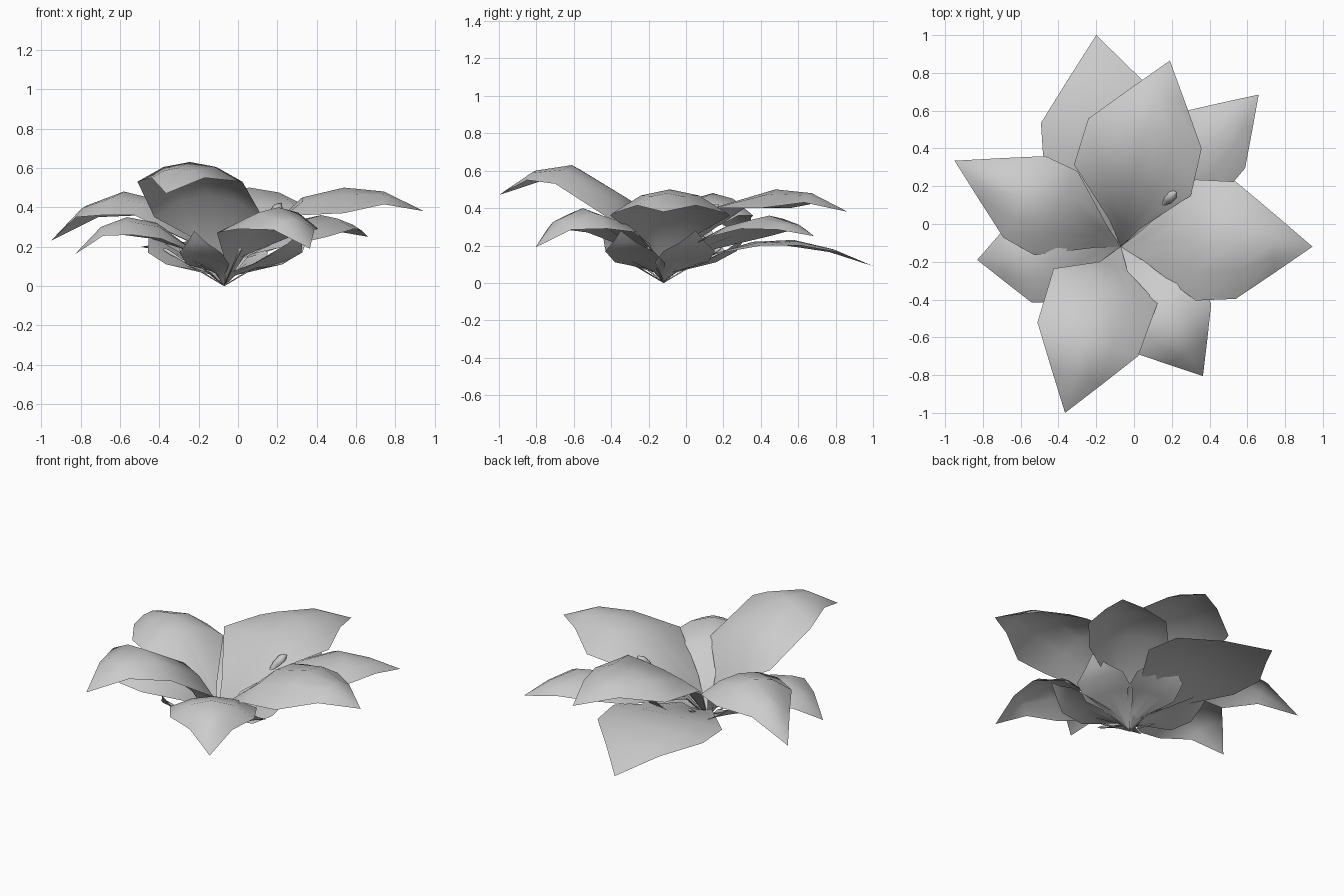
import bpy, bmesh, math
from mathutils import Vector

if "Cube" in bpy.data.objects:
    bpy.data.objects.remove(bpy.data.objects["Cube"], do_unlink=True)

BASE = Vector((-0.07, -0.12, 0))


def make_material(name, value):
    mat = bpy.data.materials.new(name)
    mat.use_nodes = True
    color = (value, value, value, 1)
    mat.diffuse_color = color
    mat.node_tree.nodes["Principled BSDF"].inputs["Base Color"].default_value = color
    return mat


GREY = make_material("soft grey", 0.6)


def finish(name, bm):
    mesh = bpy.data.meshes.new(name)
    bm.to_mesh(mesh)
    bm.free()
    mesh.materials.append(GREY)
    for poly in mesh.polygons:
        poly.use_smooth = True
    obj = bpy.data.objects.new(name, mesh)
    bpy.context.collection.objects.link(obj)


def petal(name, tip, width, belly, shoulder, ridge, edges, lean=0, outward=False):
    """Loft cross-sections from the shared base to a pointed tip."""
    tip = Vector(tip)
    axis = Vector((tip.x - BASE.x, tip.y - BASE.y, 0))
    side = Vector((-axis.y, axis.x, 0)).normalized()
    outer = (1 + shoulder) / 2
    drop = (ridge[2] - edges[1]) / 2
    sections = [
        (0.12, 0.27, ridge[0], ridge[0] + 0.02),
        (belly, 1, ridge[1], edges[0]),
        (shoulder, 0.97, ridge[2], edges[1]),
        (outer, 0.49, ridge[3], ridge[3] - drop),
    ]
    bm = bmesh.new()
    root = bm.verts.new(BASE)
    rows = []
    for along, spread, mid, rim in sections:
        row = []
        for s in (-1, -0.5, 0, 0.5, 1):
            co = BASE + axis * along + side * (spread * (s * width + lean))
            co.z = mid + (rim - mid) * s * s
            row.append(bm.verts.new(co))
        rows.append(row)
    end = bm.verts.new(tip)
    for i in range(4):
        bm.faces.new((root, rows[0][i], rows[0][i + 1]))
        bm.faces.new((end, rows[-1][i + 1], rows[-1][i]))
        for a, b in zip(rows, rows[1:]):
            bm.faces.new((a[i], b[i], b[i + 1], a[i + 1]))
    bmesh.ops.recalc_face_normals(bm, faces=bm.faces)
    if (sum(f.normal.z for f in bm.faces) < 0) != outward:
        bmesh.ops.reverse_faces(bm, faces=bm.faces)
    finish(name, bm)


# Upper ring of broad arching petals
petal("upper_petal_back", (0.19, 0.865, 0.38), 0.32, 0.35, 0.6,
      (0.19, 0.42, 0.5, 0.48), (0.4, 0.4), lean=0.03)
petal("upper_petal_left", (0.945, -0.12, 0.38), 0.32, 0.39, 0.6,
      (0.19, 0.45, 0.5, 0.48), (0.36, 0.37), lean=0.035)
petal("upper_petal_front", (-0.365, -1, 0.47), 0.29, 0.24, 0.56,
      (0.2, 0.46, 0.63, 0.6), (0.35, 0.53), lean=-0.01)
petal("upper_petal_right", (-0.95, 0.335, 0.23), 0.25, 0.39, 0.58,
      (0.19, 0.44, 0.48, 0.41), (0.36, 0.36))

# Lower ring, set between the upper petals
petal("lower_petal_back", (-0.2, 1, 0.09), 0.355, 0.43, 0.62,
      (0.11, 0.22, 0.23, 0.18), (0.2, 0.2))
petal("lower_petal_back_left", (0.66, 0.685, 0.25), 0.23, 0.5, 0.69,
      (0.14, 0.32, 0.36, 0.32), (0.25, 0.29), lean=0.015)
petal("lower_petal_front_left", (0.365, -0.805, 0.19), 0.25, 0.4, 0.63,
      (0.14, 0.34, 0.4, 0.34), (0.27, 0.29))
petal("lower_petal_right", (-0.83, -0.19, 0.16), 0.26, 0.45, 0.65,
      (0.13, 0.32, 0.35, 0.3), (0.24, 0.26))

# Small cupped sepals below the petals
for n, (degrees, reach) in enumerate(((-30, 0.46), (22, 0.46), (78, 0.46),
                                      (146, 0.46), (245, 0.36))):
    a = math.radians(degrees)
    tip = BASE + Vector((math.cos(a), math.sin(a), 0)) * reach
    petal(f"sepal_{n + 1}", (tip.x, tip.y, 0.28), reach / 3, 0.55, 0.8,
          (0.05, 0.13, 0.18, 0.22), (0.11, 0.17), outward=True)


def stamen(name, angle, reach, height, swell):
    """Thin filament that swells into a rounded tip."""
    end = Vector((math.cos(angle) * reach, math.sin(angle) * reach, height))
    turn = end.to_track_quat("Z", "Y")
    bm = bmesh.new()
    rings = []
    for along, radius in ((0, 0.004), (0.75, 0.006), (0.86, swell),
                          (0.95, swell), (1, 0.005)):
        ring = []
        for k in range(6):
            a = k * math.tau / 6
            offset = Vector((math.cos(a) * radius, math.sin(a) * radius, 0))
            co = BASE + end * along + turn @ offset
            co.z = max(co.z, 0)
            ring.append(bm.verts.new(co))
        rings.append(ring)
    for a, b in zip(rings, rings[1:]):
        for k in range(6):
            j = (k + 1) % 6
            bm.faces.new((a[k], a[j], b[j], b[k]))
    bm.faces.new(rings[-1])
    bm.faces.new(list(reversed(rings[0])))
    finish(name, bm)


# Stamens: one tall with a rounded head, the rest low and slender
stamen("tall_stamen", math.radians(45), 0.41, 0.42, 0.026)
for n in range(5):
    stamen(f"low_stamen_{n + 1}", math.radians(105 + 60 * n), 0.32, 0.19, 0.01)
